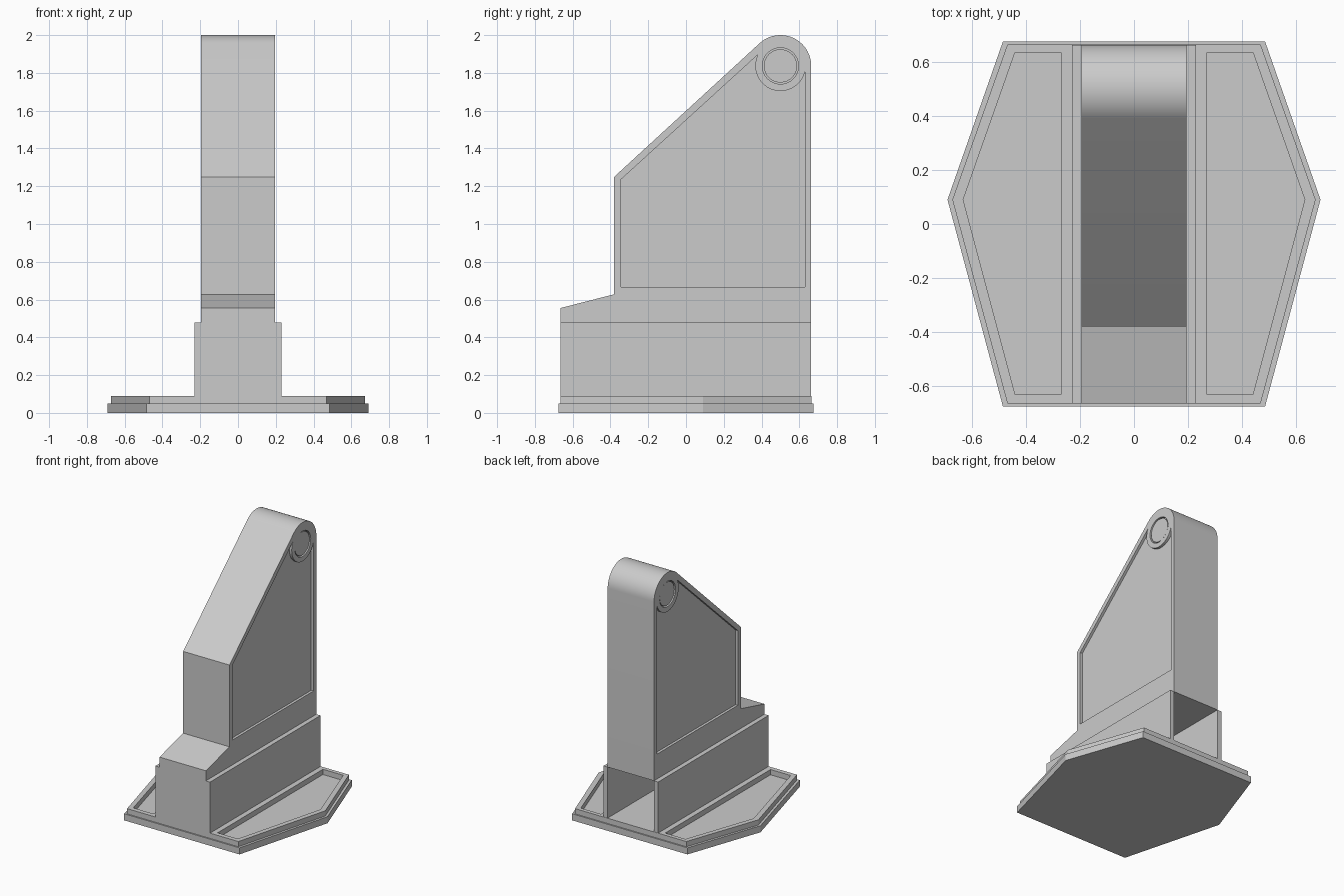
import bpy, bmesh, math
from mathutils import Vector

if "Cube" in bpy.data.objects:
    bpy.data.objects.remove(bpy.data.objects["Cube"])

PY, PZ = 0.50, 1.837          # pivot centre in the side profile
OUT, BACK = 0.163, 0.663      # rounded top radius, back face


def prism(name, pts, lo, hi, axis):
    """Extrude a 2D outline along 'z' (points are x,y) or 'x' (points are y,z)."""
    def place(p, h):
        return Vector((p[0], p[1], h)) if axis == 'z' else Vector((h, p[0], p[1]))
    bm = bmesh.new()
    face = bm.faces.new([bm.verts.new(place(p, lo)) for p in pts])
    moved = bmesh.ops.extrude_face_region(bm, geom=[face])['geom']
    shift = Vector((0, 0, hi - lo)) if axis == 'z' else Vector((hi - lo, 0, 0))
    bmesh.ops.translate(bm, vec=shift,
                        verts=[g for g in moved if isinstance(g, bmesh.types.BMVert)])
    bmesh.ops.recalc_face_normals(bm, faces=bm.faces)
    mesh = bpy.data.meshes.new(name)
    bm.to_mesh(mesh)
    bm.free()
    obj = bpy.data.objects.new(name, mesh)
    bpy.context.collection.objects.link(obj)
    return obj


def activate(obj):
    bpy.ops.object.select_all(action='DESELECT')
    obj.select_set(True)
    bpy.context.view_layer.objects.active = obj


def cut(obj, cutter):
    mod = obj.modifiers.new("cut", 'BOOLEAN')
    mod.operation, mod.solver, mod.object = 'DIFFERENCE', 'EXACT', cutter
    activate(obj)
    bpy.ops.object.modifier_apply(modifier=mod.name)
    bpy.data.objects.remove(cutter)


def smooth(obj):
    activate(obj)
    bpy.ops.object.shade_smooth_by_angle(angle=math.radians(30))


def arc(r, a0, a1, n):
    angles = [math.radians(a0 + (a1 - a0) * i / n) for i in range(n + 1)]
    return [(PY + r * math.cos(a), PZ + r * math.sin(a)) for a in angles]


def hexagon(x_end, x_mid, y):
    return [(-x_end, -y), (x_end, -y), (x_mid, 0.09),
            (x_end, y), (-x_end, y), (-x_mid, 0.09)]


# Stepped hexagonal base with a sunken tray on each side
prism("base_plate", hexagon(0.485, 0.69, 0.675), 0, 0.05, 'z')
base_rim = prism("base_rim", hexagon(0.468, 0.672, 0.665), 0.05, 0.09, 'z')
for s in (-1, 1):
    tray = [(0.27, -0.63), (0.44, -0.63), (0.632, 0.09), (0.44, 0.635), (0.27, 0.635)]
    cut(base_rim, prism("tray_cutter", [(s * x, y) for x, y in tray], 0.04, 0.12, 'z'))

# Side walls of the lower housing, which is open at the back
for s, side in ((-1, "left"), (1, "right")):
    prism("housing_wall_" + side,
          [(-0.665, 0.09), (BACK, 0.09), (BACK, 0.478), (-0.665, 0.478)],
          s * 0.195, s * 0.23, 'x')

# Upright column: front wall, stepped front, slope and rounded top
column = prism("column",
               [(-0.665, 0.09), (-0.63, 0.09), (-0.63, 0.478), (BACK, 0.478)]
               + arc(OUT, 0, 132.7, 24)
               + [(-0.38, 1.25), (-0.38, 0.628), (-0.665, 0.555)],
               -0.195, 0.195, 'x')

# Sunken side panels and pivot sockets, with a pin in each socket
panel = [(-0.345, 0.667), (0.63, 0.667)] + arc(0.133, -14, -207, 32) + [(-0.345, 1.235)]
for s, side in ((-1, "left"), (1, "right")):
    cut(column, prism("panel_cutter", panel, s * 0.175, s * 0.25, 'x'))
    cut(column, prism("socket_cutter", arc(0.096, 0, 348.75, 31), s * 0.17, s * 0.25, 'x'))
    smooth(prism("pivot_pin_" + side, arc(0.088, 0, 348.75, 31), s * 0.16, s * 0.19, 'x'))
smooth(column)
